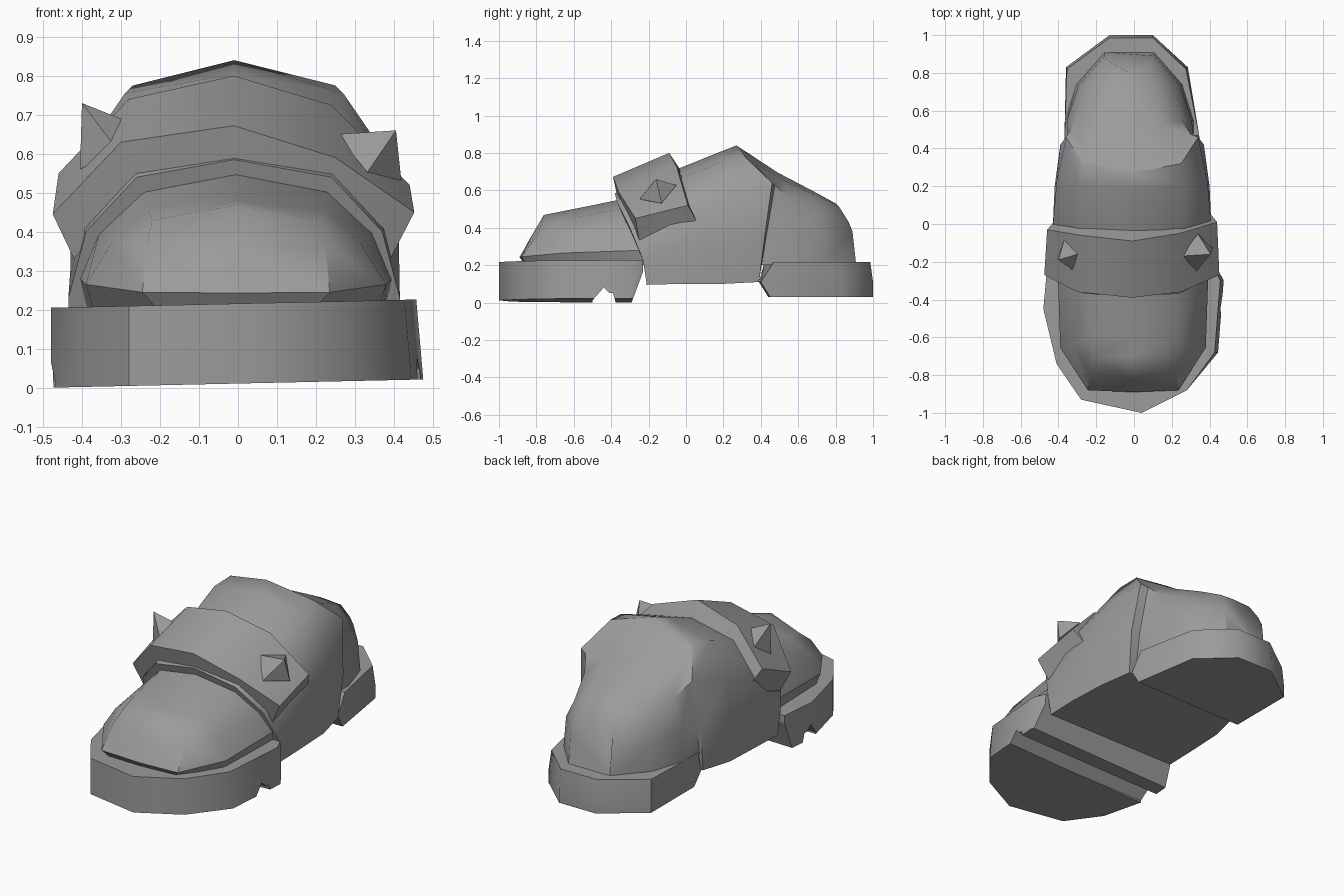
import bpy, bmesh, math
from mathutils import Vector

if "Cube" in bpy.data.objects:
    bpy.data.objects.remove(bpy.data.objects["Cube"])

grey = bpy.data.materials.new("mid_grey")
grey.diffuse_color = (0.33, 0.33, 0.33, 1)
grey.use_nodes = True
grey.node_tree.nodes["Principled BSDF"].inputs["Base Color"].default_value = grey.diffuse_color


def finish(name, bm, angle=0):
    bmesh.ops.remove_doubles(bm, verts=bm.verts, dist=0.0005)
    bmesh.ops.recalc_face_normals(bm, faces=bm.faces)
    me = bpy.data.meshes.new(name)
    bm.to_mesh(me)
    bm.free()
    me.materials.append(grey)
    ob = bpy.data.objects.new(name, me)
    bpy.context.collection.objects.link(ob)
    if angle:
        bpy.ops.object.select_all(action='DESELECT')
        ob.select_set(True)
        bpy.context.view_layer.objects.active = ob
        bpy.ops.object.shade_smooth_by_angle(angle=math.radians(angle))
    return ob


def loft(name, rings, angle=0, end_cap=True):
    """Skin closed rings of points and cap the ends."""
    bm = bmesh.new()
    loops = [[bm.verts.new(p) for p in r] for r in rings]
    n = len(loops[0])
    for a, b in zip(loops, loops[1:]):
        for i in range(n):
            j = (i + 1) % n
            bm.faces.new((a[i], a[j], b[j], b[i]))
    bm.faces.new(loops[0])
    if end_cap:
        bm.faces.new(loops[-1])
    return finish(name, bm, angle)


def arch(half, dx=0.0):
    """Mirror a half section that ends on the centre line."""
    return ([(x + dx, y, z) for x, y, z in half]
            + [(dx - x, y, z) for x, y, z in reversed(half[:-1])])


# front sole: low-sided outline, tilted sideways, right wall leaning in
outline = [(-.46, -.23), (-.48, -.45), (-.41, -.74), (-.28, -.93), (.04, -1),
           (.28, -.88), (.445, -.68), (.475, -.3), (.445, -.23)]
front_sole = loft("front_sole", [
    [(x - (lean if x > .4 else 0), y, z + .022 * x + .011) for x, y in outline]
    for z, lean in ((.0, 0), (.205, .018))], 42)

# flex groove and bevelled back edge cut across the front sole
for name, prof in (("groove_cutter", [(-.5, -.02), (-.5, .012), (-.44, .08), (-.41, .05),
                                      (-.39, .05), (-.37, -.02)]),
                   ("edge_cutter", [(-.31, -.05), (-.22, .19), (-.1, .19), (-.1, -.05)])):
    cutter = loft(name, [[(x, y, z) for y, z in prof] for x in (-.7, .7)])
    cutter.hide_render = True
    cutter.hide_viewport = True
    cutter.display_type = 'WIRE'
    mod = front_sole.modifiers.new(name, 'BOOLEAN')
    mod.object = cutter
    mod.operation = 'DIFFERENCE'
    mod.solver = 'EXACT'

# heel sole with a bevelled front edge
heel = [(-.37, .42), (-.355, .82), (-.13, .985), (.1, .985), (.275, .82), (.345, .47)]
heel_low = [(-.37, .39), (-.36, .83), (-.13, 1), (.1, 1), (.285, .83), (.35, .4)]
heel_base = [(-.36, .44), *heel_low[1:5], (.345, .45)]
loft("heel_sole", [[(x, y, z) for x, y in o] for o, z in
                   ((heel_base, .03), (heel_low, .11), (heel, .217))], 50)

# toe cap: stacked contours from undercut base and lip up to the crest line
loft("toe_cap", [arch(r, -.005) for r in (
    [(.38, -.2, .2), (.365, -.64, .2), (.2, -.85, .2), (0, -.86, .2)],
    [(.40, -.22, .28), (.385, -.655, .265), (.24, -.88, .245), (0, -.89, .243)],
    [(.35, -.27, .4), (.32, -.64, .37), (.23, -.79, .365), (0, -.824, .36)],
    [(.235, -.31, .51), (.225, -.6, .455), (.215, -.71, .43), (0, -.76, .468)],
    [(0, -.33, .555), (0, -.6, .50), (0, -.7, .48), (0, -.76, .468)],
)], 42, False)

# body rising to the ankle rim, then stepping in to the rounded heel cover
body = [
    [(.42, -.21, .095), (.425, -.23, .23), (.38, -.3, .4), (.25, -.37, .54), (0, -.38, .585)],
    [(.42, -.02, .1), (.42, -.02, .3), (.42, -.02, .5), (.27, -.02, .67), (0, -.03, .72)],
    [(.41, .2, .1), (.41, .2, .3), (.40, .22, .58), (.28, .2, .755), (0, .18, .805)],
    [(.37, .39, .11), (.38, .42, .35), (.35, .46, .64), (.26, .32, .775), (0, .27, .84)]]
cover = [
    [(.34, .40, .2), (.345, .43, .36), (.325, .475, .625), (.24, .35, .755), (0, .30, .82)],
    [(.34, .55, .2), (.33, .55, .4), (.28, .55, .56), (.17, .52, .655), (0, .49, .695)],
    [(.28, .74, .2), (.27, .73, .38), (.23, .71, .48), (.14, .7, .57), (0, .7, .585)],
    [(.13, .91, .2), (.13, .89, .38), (.12, .87, .43), (.1, .82, .51), (0, .8, .53)]]
loft("body", [arch(r, -.01) for r in body] + [arch(r, -.025) for r in cover], 48)

# strap over the instep: front outer, rear outer, rear inner, front inner
loft("strap", [
    [(-.475, -.27, .445), (-.46, -.03, .55), (-.40, .04, .43), (-.42, -.25, .33)],
    [(-.30, -.36, .63), (-.28, -.06, .74), (-.26, -.01, .65), (-.27, -.34, .53)],
    [(-.01, -.39, .672), (-.01, -.09, .80), (-.01, -.03, .71), (-.01, -.37, .58)],
    [(.25, -.36, .59), (.24, -.05, .725), (.23, 0, .63), (.22, -.34, .51)],
    [(.452, -.27, .45), (.44, .01, .52), (.40, .06, .43), (.39, -.25, .33)],
], 40)

# pyramid studs on both ends of the strap
for name, base, tip, size in (("left_stud", (-.34, -.17, .62), (-.40, -.19, .73), .09),
                              ("right_stud", (.335, -.15, .59), (.405, -.16, .66), .105)):
    base, tip = Vector(base), Vector(tip)
    normal = Vector((math.copysign(.6, base.x), -.3, .74)).normalized()
    u = normal.cross(Vector((0, 1, 0))).normalized()
    v = normal.cross(u)
    bm = bmesh.new()
    ring = [bm.verts.new(base + size * (u * math.cos(a) + v * math.sin(a)))
            for a in (i * math.pi / 2 + .2 for i in range(4))]
    top = bm.verts.new(tip)
    for i in range(4):
        bm.faces.new((ring[i], ring[(i + 1) % 4], top))
    bm.faces.new(ring)
    finish(name, bm)
